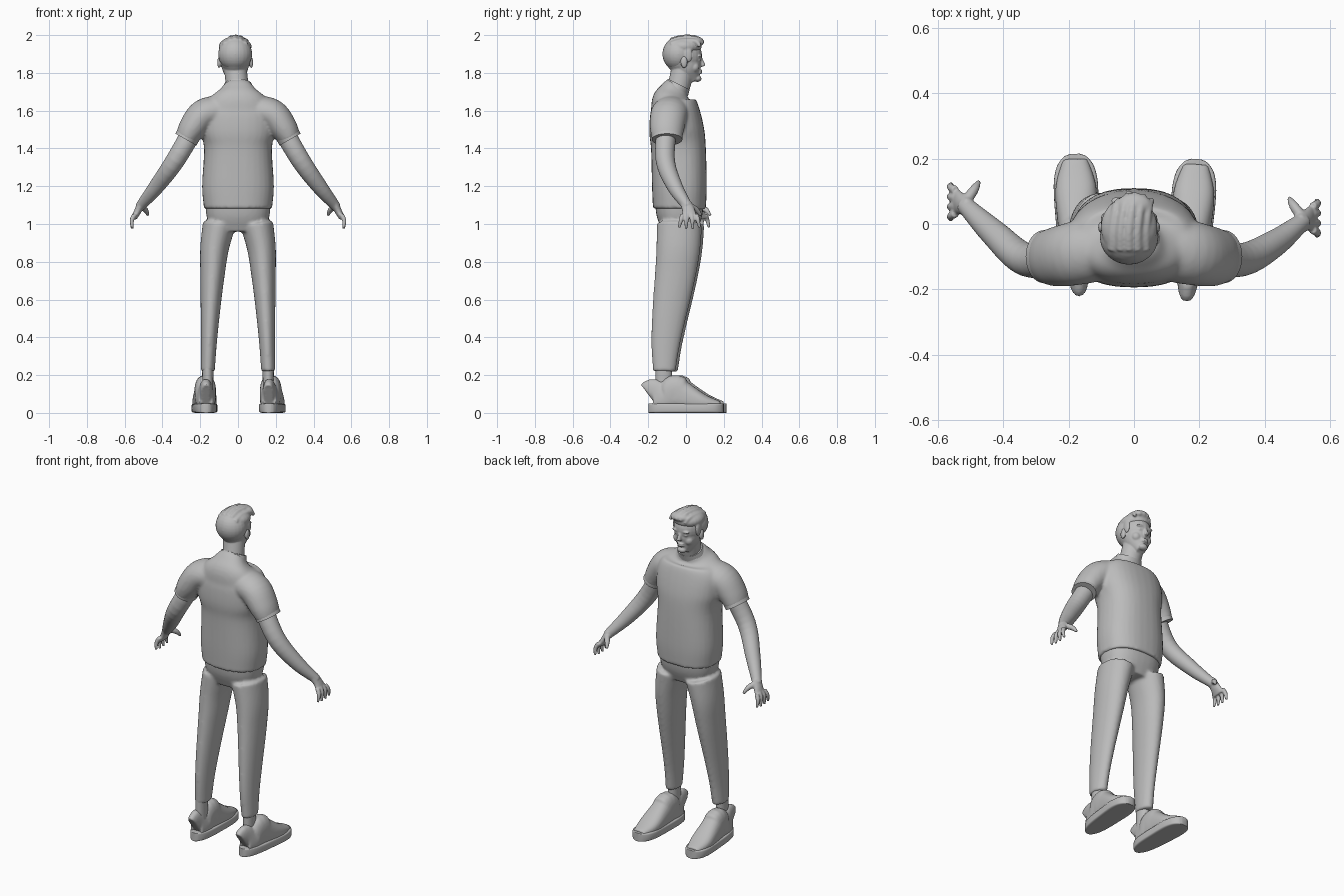
import bpy
import bmesh
from math import cos, sin, pi, copysign
from mathutils import Vector, Matrix

if "Cube" in bpy.data.objects:
    bpy.data.objects.remove(bpy.data.objects["Cube"], do_unlink=True)

tone = (.5, .5, .5, 1)
grey = bpy.data.materials.new("plain_grey")
grey.use_nodes = True
grey.diffuse_color = tone
grey.node_tree.nodes["Principled BSDF"].inputs["Base Color"].default_value = tone

FORWARD = Vector((0, 1, 0))
UP = Vector((0, 0, 1))
SIDES = {"right": -1, "left": 1}


def spline(rows, steps=5):
    """Pass a smooth curve through the rows."""
    knots = [Vector(row) for row in rows]
    knots = [2 * knots[0] - knots[1]] + knots + [2 * knots[-1] - knots[-2]]
    curve = []
    for before, start, end, after in zip(knots, knots[1:], knots[2:], knots[3:]):
        leave, arrive = (end - before) / 2, (after - start) / 2
        for step in range(steps):
            t = step / steps
            ease = t * t * (3 - 2 * t)
            curve.append(start.lerp(end, ease) + leave * t * (1 - t) ** 2 - arrive * t * t * (1 - t))
    return curve + [knots[-2]]


def rounded(value, square):
    return copysign(abs(value) ** (2 / square), value)


def loft(bm, rows, facing=FORWARD, count=32, square=2):
    """Skin closed rounded rings set square to a path; rows are x, y, z, side radius, facing radius."""
    path = spline(rows)
    last = len(path) - 1
    rings = []
    for i, row in enumerate(path):
        tangent = (path[min(i + 1, last)].xyz - path[max(i - 1, 0)].xyz).normalized()
        front = (facing - tangent * facing.dot(tangent)).normalized()
        side = front.cross(tangent)
        ring = []
        for k in range(count):
            angle = 2 * pi * k / count
            across = side * rounded(cos(angle), square) * row[3]
            along = front * rounded(sin(angle), square) * row[4]
            ring.append(bm.verts.new(row.xyz + across + along))
        rings.append(ring)
    for lower, upper in zip(rings, rings[1:]):
        for k in range(count):
            bm.faces.new((lower[k - 1], lower[k], upper[k], upper[k - 1]))
    bm.faces.new(rings[0])
    bm.faces.new(rings[-1])


def tube(bm, points, wide, deep=None, **options):
    """Loft along points, with radii that taper ever faster from start to end."""
    deep = deep or wide
    rows = []
    for i, point in enumerate(points):
        t = (i / (len(points) - 1)) ** 2
        radii = [start + (end - start) * t for start, end in (wide, deep)]
        rows.append((*point, *radii))
    loft(bm, rows, **options)


def ball(bm, centre, size):
    matrix = Matrix.Translation(centre) @ Matrix.Diagonal((*size, 1))
    bmesh.ops.create_uvsphere(bm, u_segments=24, v_segments=16, radius=1, matrix=matrix)


def finish(name, bm, voxel=None):
    """Make the object; a voxel size fuses overlapping volumes into one skin."""
    bmesh.ops.recalc_face_normals(bm, faces=bm.faces)
    mesh = bpy.data.meshes.new(name)
    bm.to_mesh(mesh)
    bm.free()
    mesh.materials.append(grey)
    obj = bpy.data.objects.new(name, mesh)
    bpy.context.collection.objects.link(obj)
    bpy.ops.object.select_all(action="DESELECT")
    obj.select_set(True)
    bpy.context.view_layer.objects.active = obj
    if voxel:
        remesh = obj.modifiers.new("fuse", "REMESH")
        remesh.mode = "VOXEL"
        remesh.voxel_size = voxel
        remesh.use_smooth_shade = True
        relax = obj.modifiers.new("relax", "SMOOTH")
        relax.iterations = 5
    else:
        bpy.ops.object.shade_smooth_by_angle(angle=.7)


# Shirt: torso and both sleeves fused
bm = bmesh.new()
torso = [(-.035, 1.08, .18, .14), (-.035, 1.2, .19, .145), (-.04, 1.4, .18, .145),
         (-.05, 1.5, .2, .145), (-.06, 1.6, .2, .13), (-.07, 1.66, .16, .11),
         (-.06, 1.7, .1, .08), (-.04, 1.73, .07, .065)]
loft(bm, [(0, *row) for row in torso], square=2.4)
for s in SIDES.values():
    tube(bm, [(s * .08, -.07, 1.6), (s * .18, -.09, 1.58), (s * .24, -.1, 1.51), (s * .275, -.1, 1.45)],
         wide=(.085, .06), deep=(.1, .08))
finish("shirt", bm, .009)

# Collar band
bm = bmesh.new()
tube(bm, [(0, -.053, 1.71), (0, -.038, 1.74)], wide=(.083, .073), deep=(.071, .064))
finish("collar", bm)

# Trousers: hips and two tapering legs fused
bm = bmesh.new()
tube(bm, [(0, -.035, 1.13), (0, -.035, 1.04), (0, -.035, .96)], wide=(.175, .14), deep=(.13, .09), square=2.4)
for s in SIDES.values():
    stride = .006 * (1 - s)
    leg = []
    for i in range(7):
        t = i / 6
        ease = t * t * (3 - 2 * t)
        leg.append((s * (.1 + .06 * t ** .5), stride - .035 - .08 * ease, 1 - .78 * t,
                    .037 + .05 * (1 - t) ** 1.4, .12 - .06 * t ** 1.5))
    loft(bm, leg)
finish("trousers", bm, .009)

for side, s in SIDES.items():
    # Sleeve cuff
    bm = bmesh.new()
    tube(bm, [(s * .263, -.1, 1.47), (s * .276, -.1, 1.447)], wide=(.064, .064), deep=(.081, .081))
    finish(side + "_sleeve_cuff", bm)

    # Ankle
    bm = bmesh.new()
    tube(bm, [(s * .16, -.118, .08), (s * .16, -.118, .26)], wide=(.028, .03), deep=(.043, .045))
    finish(side + "_ankle", bm)

    # Shoe: every cross-section follows one foot outline
    def section(y, height, floor, margin):
        width = (.06 + .05 * y) * (1 - abs(y / .2) ** 4) ** .5 + margin
        x = s * (.177 + .07 * y) if s > 0 else -.175 - .03 * y
        half = (height - floor) / 2
        return (x, y + .008 * (1 - s), floor + half, width, half)

    bm = bmesh.new()
    upper = [(-.19, .16), (-.17, .18), (-.11, .14), (-.06, .2), (-.02, .17), (.09, .1), (.18, .06)]
    loft(bm, [section(y, height, .01, 0) for y, height in upper], facing=UP, square=2.5)
    finish(side + "_shoe", bm, .006)

    # Sole
    bm = bmesh.new()
    lengths = [-.199 * cos(pi * i / 10) for i in range(11)]
    loft(bm, [section(y, .05, 0, .005) for y in lengths], facing=UP, square=7)
    finish(side + "_sole", bm)

    # Arm, palm, fingers and thumb fused; the right hand reaches further forward
    def reach(points):
        ahead = .025 * (1 - s)
        return [(s * x, y + ahead * min(1, max(0, (1.33 - z) * 5)), z) for x, y, z in points]

    bm = bmesh.new()
    tube(bm, reach([(.22, -.1, 1.53), (.33, -.11, 1.34), (.43, -.06, 1.2), (.52, .01, 1.09)]), wide=(.054, .026))
    tube(bm, reach([(.51, 0, 1.11), (.53, .013, 1.07), (.55, .018, 1.03)]), wide=(.021, .014), deep=(.03, .045))
    for i in range(4):
        spread = i - 1.5
        low = .97 + .007 * abs(spread)
        root, tip = .018 + .024 * spread, .018 + .036 * spread
        tube(bm, reach([(.547, root, 1.05), (.562, (root + tip) / 2, 1.02), (.56, tip, low)]), wide=(.013, .007))
    tube(bm, reach([(.515, .02, 1.095), (.49, .055, 1.075), (.475, .08, 1.045)]), wide=(.017, .007))
    finish(side + "_arm_and_hand", bm, .0045)

# Head: neck, skull, jaw and facial features fused
middle = -.015
bm = bmesh.new()
tube(bm, [(0, -.06, 1.66), (-.005, -.035, 1.74), (middle, -.015, 1.83)], wide=(.06, .06))
ball(bm, (middle, -.015, 1.89), (.083, .1, .1))
tube(bm, [(middle, -.005, 1.87), (middle, .015, 1.81), (middle, .045, 1.757)], wide=(.077, .027), deep=(.083, .03))
tube(bm, [(middle, .07, 1.89), (middle, .083, 1.86), (middle, .092, 1.835)], wide=(.01, .013))
ball(bm, (middle, .06, 1.77), (.028, .022, .018))
for z in (1.8, 1.812):
    ball(bm, (middle, .073, z), (.022, .013, .006))
for s in SIDES.values():
    ball(bm, (middle + s * .03, .072, 1.888), (.026, .012, .008))
    ball(bm, (middle + s * .03, .066, 1.868), (.014, .012, .01))
    ball(bm, (middle + s * .035, .045, 1.83), (.028, .026, .028))
    ball(bm, (middle + s * .085, -.01, 1.855), (.01, .018, .03))
finish("head_and_neck", bm, .004)

# Hair: cap, top mass, sideburns and swept locks fused
bm = bmesh.new()
ball(bm, (middle, -.04, 1.9), (.09, .085, .09))
ball(bm, (middle, -.01, 1.94), (.087, .093, .05))
ball(bm, (0, .055, 1.965), (.055, .04, .027))
for s in SIDES.values():
    ball(bm, (middle + s * .076, .01, 1.895), (.011, .025, .04))
for i in range(-2, 3):
    x, drop = middle + i * .025, i * i * .005
    tube(bm, [(x, -.08, 1.97 - drop), (x, -.02, 1.987 - drop), (x + .01, .05, 1.986 - drop),
              (x + .02, .095 - drop, 1.96 - drop)], wide=(.016, .009))
finish("hair", bm, .005)
